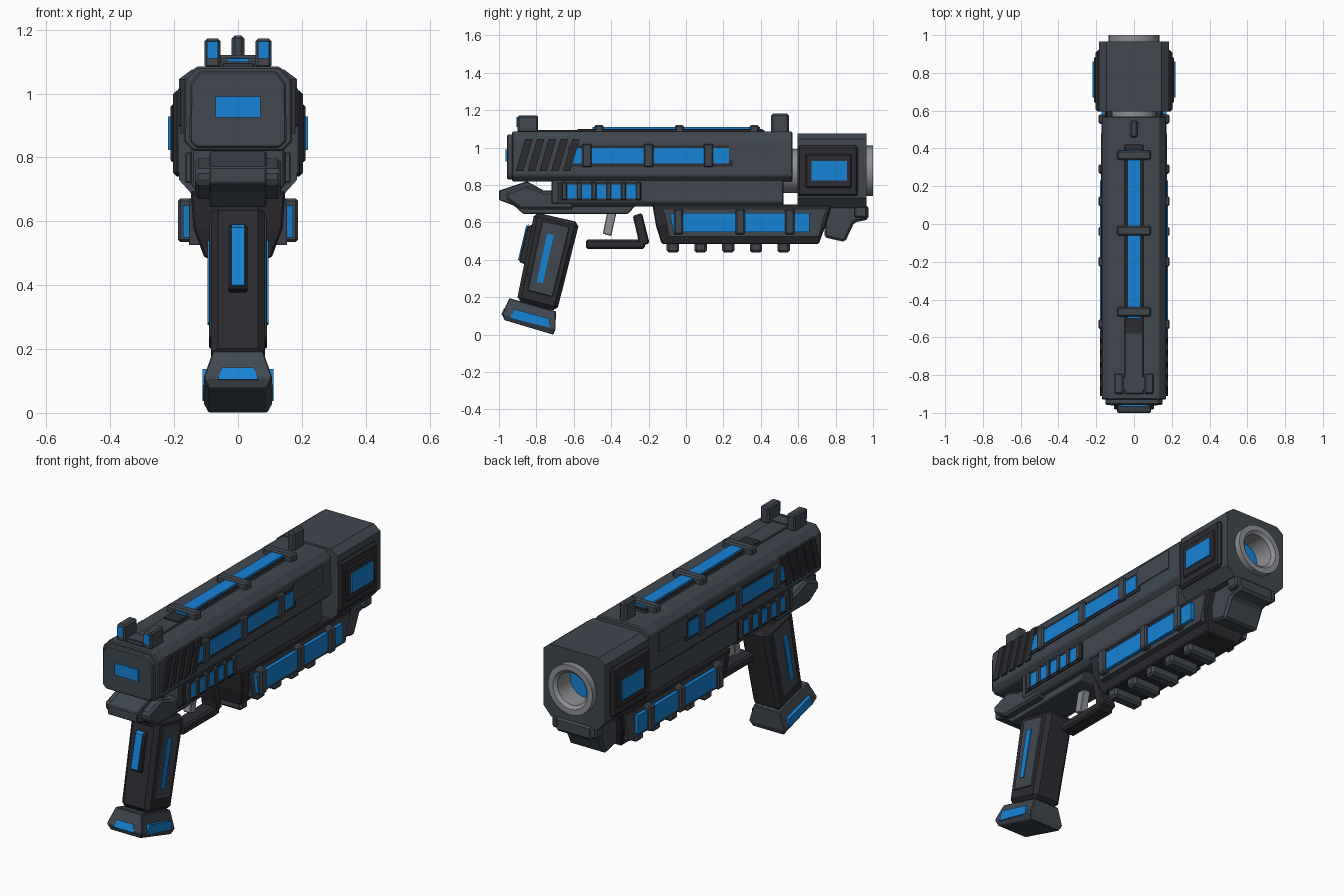
import bpy, bmesh, math
from mathutils import Vector

cube = bpy.data.objects.get("Cube")
if cube:
    bpy.data.objects.remove(cube)


def material(name, rgb):
    m = bpy.data.materials.new(name)
    m.use_nodes = True
    m.diffuse_color = (*rgb, 1)
    bsdf = m.node_tree.nodes["Principled BSDF"]
    bsdf.inputs["Base Color"].default_value = (*rgb, 1)
    bsdf.inputs["Roughness"].default_value = 0.6
    return m


GREY = material("slate grey", (0.052, 0.064, 0.08))
DARK = material("charcoal", (0.026, 0.025, 0.031))
BLUE = material("bright blue", (0.008, 0.23, 0.68))
STEEL = material("light steel", (0.27, 0.28, 0.3))


def finish(name, bm, mat, bevel=0.0):
    bmesh.ops.recalc_face_normals(bm, faces=bm.faces)
    mesh = bpy.data.meshes.new(name)
    bm.to_mesh(mesh)
    bm.free()
    mesh.materials.append(mat)
    obj = bpy.data.objects.new(name, mesh)
    bpy.context.collection.objects.link(obj)
    if bevel:
        mod = obj.modifiers.new("edge", "BEVEL")
        mod.width, mod.segments, mod.limit_method = bevel, 1, "ANGLE"
    return obj


def bridge(bm, rings):
    """Skin closed rings of points and cap both ends."""
    rings = [[bm.verts.new(p) for p in r] for r in rings]
    for a, b in zip(rings, rings[1:]):
        for i in range(len(a)):
            j = (i + 1) % len(a)
            bm.faces.new((a[i], a[j], b[j], b[i]))
    bm.faces.new(rings[0])
    bm.faces.new(rings[-1])


def plate(name, prof, x1, mat, x0=None, bevel=0.0):
    """Side profile (y, z) across the width, or as a pair of side plates from x0 to x1."""
    bm = bmesh.new()
    spans = [(-x1, x1)] if x0 is None else [(x0, x1), (-x0, -x1)]
    for a, b in spans:
        bridge(bm, [[(x, y, z) for y, z in prof] for x in (a, b)])
    return finish(name, bm, mat, bevel)


def rect(y0, y1, z0, z1):
    return [(y0, z0), (y1, z0), (y1, z1), (y0, z1)]


def section(name, half, y0, y1, mat, bevel=0.0):
    """Mirrored cross-section (x, z) run along y."""
    bm = bmesh.new()
    loop = half + [(-x, z) for x, z in reversed(half)]
    bridge(bm, [[(x, y, z) for x, z in loop] for y in (y0, y1)])
    return finish(name, bm, mat, bevel)


def loft(name, levels, mat, bevel=0.0):
    """Levels of (rear y, rear z, front y, front z, half width)."""
    bm = bmesh.new()
    bridge(bm, [[(-w, a, b), (w, a, b), (w, c, d), (-w, c, d)] for a, b, c, d, w in levels])
    return finish(name, bm, mat, bevel)


def lathe(name, prof, z, mat, closed=True):
    """Turn (radius, y) points around the bore."""
    bm = bmesh.new()
    n = 32
    rings = [[bm.verts.new((r * math.cos(t), y, z + r * math.sin(t))) for r, y in prof]
             for t in (2 * math.pi * i / n for i in range(n))]
    for k in range(n):
        a, b = rings[k], rings[(k + 1) % n]
        for i in range(len(prof) - (0 if closed else 1)):
            j = (i + 1) % len(prof)
            bm.faces.new((a[i], a[j], b[j], b[i]))
    if not closed:
        for i in (0, -1):
            bm.faces.new([r[i] for r in rings])
    obj = finish(name, bm, mat)
    for p in obj.data.polygons:
        p.use_smooth = len(p.vertices) == 4
    obj.data.set_sharp_from_angle(angle=math.radians(35))
    return obj


# Slide with stepped top and rear plate
section("slide", [(0.14, 0.82), (0.17, 0.85), (0.168, 1.045), (0.13, 1.085)], -0.93, 0.57, GREY, 0.006)
section("slide_rear_plate", [(0.13, 0.83), (0.152, 0.85), (0.15, 1.03), (0.12, 1.07)], -0.957, -0.9, GREY, 0.006)
section("rear_light", [(0.07, 0.925), (0.07, 0.99)], -0.965, -0.95, BLUE)
plate("slide_front_panel", rect(0.23, 0.48, 0.93, 1.035), 0.174, GREY, 0.16)
plate("slide_side_frame", rect(-0.63, 0.25, 0.9, 1.01), 0.174, DARK, 0.16)
plate("slide_side_light", rect(-0.62, 0.23, 0.915, 0.997), 0.179, BLUE, 0.16)
for y in (-0.53, -0.2, 0.12):
    plate("slide_clip", rect(y - 0.025, y + 0.025, 0.895, 1.02), 0.188, GREY, 0.15, 0.006)
for i in range(5):
    y = -0.91 + i * 0.063
    plate("grip_serration", [(y, 0.875), (y + 0.04, 0.875), (y + 0.09, 1.045), (y + 0.05, 1.045)], 0.18, DARK, 0.16)

# Top rail and sights
plate("rail_base", rect(-0.9, 0.42, 1.07, 1.094), 0.05, GREY, bevel=0.004)
plate("rail_recess", rect(-0.58, 0.41, 1.08, 1.1), 0.045, DARK)
plate("rail_light", rect(-0.5, 0.395, 1.08, 1.11), 0.035, BLUE)
for y in (-0.465, -0.035, 0.365):
    plate("rail_clip", rect(y - 0.025, y + 0.025, 1.07, 1.12), 0.09, GREY, bevel=0.008)
plate("front_sight", rect(0.455, 0.55, 1.07, 1.182), 0.02, GREY, bevel=0.01)
plate("rear_sight_base", rect(-0.88, -0.81, 1.07, 1.1), 0.1, GREY)
plate("rear_sight_post", rect(-0.9, -0.79, 1.08, 1.172), 0.105, GREY, 0.055, 0.008)
plate("rear_sight_light", rect(-0.905, -0.89, 1.11, 1.163), 0.097, BLUE, 0.063)

# Lower frame and tail
section("lower_frame", [(0.12, 0.685), (0.145, 0.71), (0.145, 0.84)], -0.72, 0.52, GREY, 0.005)
tail = [(-1, 0.77), (-0.85, 0.82), (-0.76, 0.77), (-0.7, 0.77), (-0.7, 0.69), (-0.27, 0.69),
        (-0.31, 0.645), (-0.87, 0.645), (-0.92, 0.69), (-1, 0.72)]
plate("tail_core", tail, 0.09, GREY, bevel=0.005)
plate("tail_cheek", [(-0.96, 0.762), (-0.85, 0.8), (-0.76, 0.765), (-0.6, 0.765), (-0.6, 0.67),
                     (-0.88, 0.67), (-0.96, 0.72)], 0.135, GREY, bevel=0.012)
plate("frame_side_recess", rect(-0.69, -0.235, 0.715, 0.815), 0.15, DARK, 0.13)
plate("frame_side_light", rect(-0.66, -0.25, 0.728, 0.803), 0.157, BLUE, 0.13)
for i in range(6):
    y = -0.65 + i * 0.079
    plate("frame_clip", rect(y - 0.013, y + 0.013, 0.72, 0.815), 0.165, GREY, 0.13, 0.004)

# Muzzle block with bored hole
block = section("muzzle_block", [(0.14, 0.68), (0.185, 0.73), (0.185, 1.045), (0.145, 1.075)], 0.595, 0.965, GREY)
bore = lathe("bore_cutter", [(0.12, 0.84), (0.12, 1.1)], 0.875, DARK, False)
bore.hide_render = bore.hide_viewport = True
cut = block.modifiers.new("bore", "BOOLEAN")
cut.operation, cut.object, cut.solver = "DIFFERENCE", bore, "EXACT"
plate("muzzle_side_panel", rect(0.595, 0.92, 0.74, 1.01), 0.203, DARK, 0.17, 0.012)
plate("muzzle_side_frame", rect(0.64, 0.885, 0.785, 0.965), 0.211, DARK, 0.19, 0.006)
plate("muzzle_side_light", rect(0.67, 0.86, 0.823, 0.928), 0.219, BLUE, 0.19)
lathe("barrel_ring", [(0.135, 0.95), (0.135, 1.0), (0.105, 1.0), (0.088, 0.985), (0.088, 0.85), (0.118, 0.85)], 0.875, STEEL)
lathe("bore_light", [(0.1, 0.845), (0.1, 0.875)], 0.875, BLUE, False)
lathe("barrel", [(0.118, 0.5), (0.118, 0.62)], 0.875, STEEL, False)
plate("muzzle_bracket", [(0.74, 0.69), (0.975, 0.69), (0.975, 0.615), (0.9, 0.6), (0.85, 0.495), (0.74, 0.52)],
      0.11, GREY, bevel=0.012)
plate("bracket_lip", rect(0.9, 0.97, 0.625, 0.69), 0.135, GREY, bevel=0.01)

# Forward underbarrel housing
loft("fore_housing", [(-0.18, 0.695, 0.78, 0.695, 0.148), (-0.16, 0.58, 0.745, 0.58, 0.14),
                      (-0.13, 0.485, 0.71, 0.485, 0.105)], DARK, 0.006)
plate("fore_side_panel", [(-0.12, 0.67), (0.75, 0.67), (0.71, 0.525), (-0.09, 0.525)], 0.153, GREY, 0.1)
plate("fore_side_light", [(-0.085, 0.65), (0.66, 0.65), (0.66, 0.55), (-0.07, 0.55)], 0.173, BLUE, 0.1)
for y in (-0.04, 0.29, 0.555):
    plate("fore_clip", rect(y - 0.025, y + 0.025, 0.535, 0.672), 0.188, GREY, 0.1, 0.008)
for i in range(5):
    y = -0.07 + i * 0.148
    plate("underside_rib", rect(y - 0.033, y + 0.033, 0.438, 0.5), 0.09, GREY, bevel=0.012)

# Trigger and guard
plate("trigger", [(-0.42, 0.66), (-0.37, 0.66), (-0.4, 0.527), (-0.445, 0.54)], 0.022, STEEL, bevel=0.004)
plate("guard_bar", rect(-0.535, -0.22, 0.458, 0.508), 0.045, DARK, bevel=0.01)
plate("guard_post", [(-0.285, 0.635), (-0.235, 0.65), (-0.195, 0.49), (-0.25, 0.465), (-0.26, 0.53)], 0.045, DARK, bevel=0.008)

# Handle, placed in its own slanted coordinates
RT, FT, FB, RB = (Vector(p) for p in ((-0.81, 0.655), (-0.57, 0.6), (-0.69, 0.125), (-0.905, 0.18)))


def slant(u0, u1, v0, v1):
    return [tuple(RB.lerp(FB, u).lerp(RT.lerp(FT, u), v)) for u, v in ((u0, v0), (u1, v0), (u1, v1), (u0, v1))]


plate("handle", slant(0, 1, 0, 1), 0.085, DARK, bevel=0.022)
plate("handle_side_panel", slant(0.2, 0.82, 0.14, 0.93), 0.091, GREY, 0.07, 0.004)
plate("handle_side_light", slant(0.37, 0.52, 0.26, 0.8), 0.096, BLUE, 0.07)
plate("back_strap", [(-0.8, 0.6), (-0.85, 0.575), (-0.893, 0.39), (-0.85, 0.37)], 0.03, DARK, bevel=0.006)
plate("back_strap_light", [(-0.84, 0.59), (-0.855, 0.58), (-0.898, 0.4), (-0.88, 0.39)], 0.021, BLUE)

# Flared foot of the handle
loft("handle_foot", [(-0.945, 0.195, -0.695, 0.125, 0.078), (-0.982, 0.11, -0.698, 0.03, 0.108),
                     (-0.972, 0.078, -0.71, 0.0, 0.092)], GREY, 0.004)
plate("foot_side_light", [(-0.92, 0.137), (-0.73, 0.085), (-0.73, 0.038), (-0.94, 0.088)], 0.111, BLUE, 0.07)
loft("foot_rear_light", [(-0.973, 0.142, -0.95, 0.135, 0.05), (-0.988, 0.105, -0.96, 0.098, 0.062)], BLUE)
